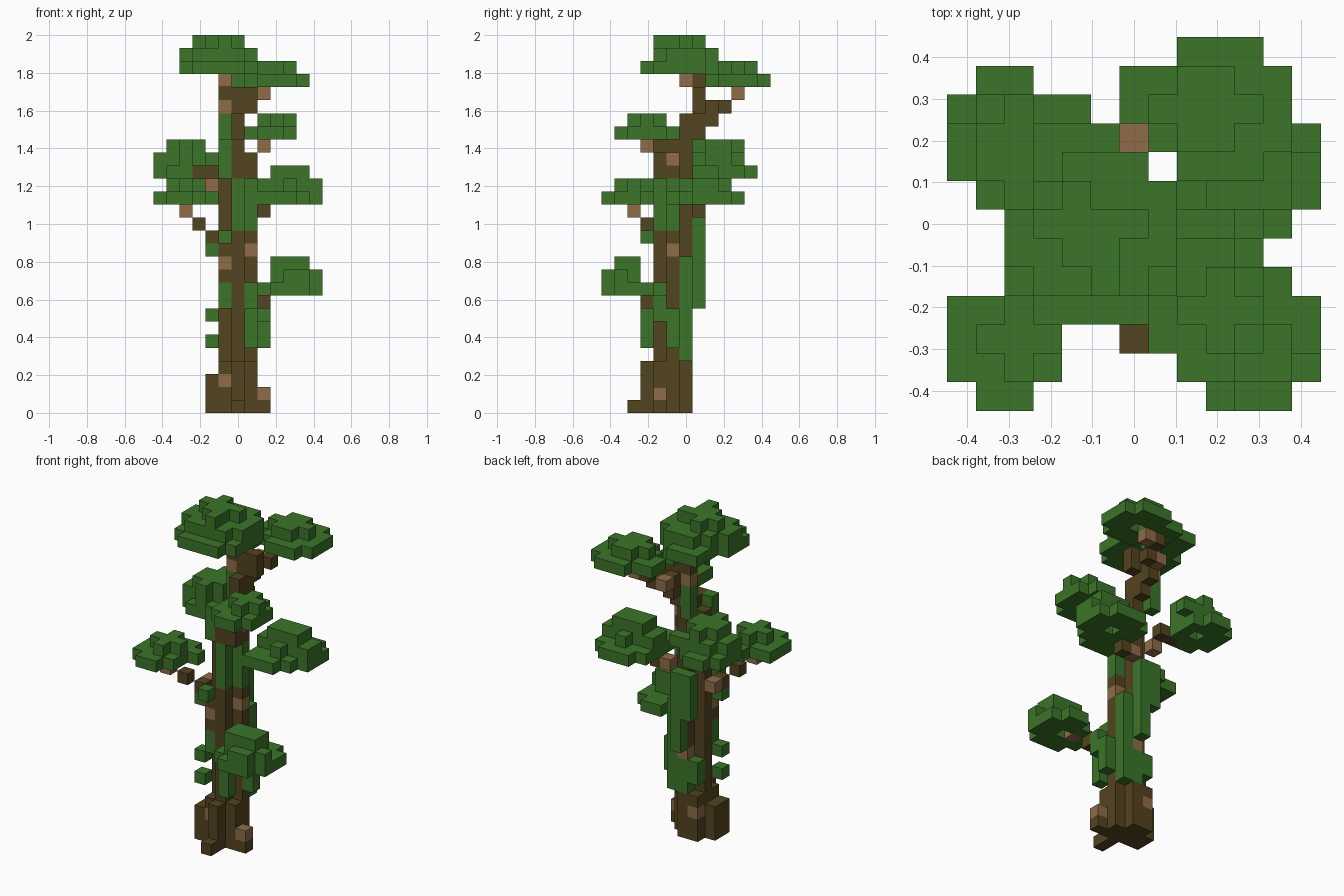
import bpy, bmesh
from mathutils import Vector

if "Cube" in bpy.data.objects:
    bpy.data.objects.remove(bpy.data.objects["Cube"], do_unlink=True)

UNIT = 2 / 29                          # edge of one block
ORIGIN = Vector((-6.5, -6.5, 0))       # grid corner, in blocks
blocks = {}                            # cell -> (part, material slot)


def material(name, rgb):
    m = bpy.data.materials.new(name)
    m.use_nodes = True
    m.diffuse_color = (*rgb, 1)
    bsdf = m.node_tree.nodes["Principled BSDF"]
    bsdf.inputs["Base Color"].default_value = (*rgb, 1)
    bsdf.inputs["Roughness"].default_value = 0.9
    return m


BARK, PALE, LEAF = range(3)
materials = [material("dark_bark", (.088, .058, .014)),
             material("pale_bark", (.28, .15, .066)),
             material("leaf_green", (.044, .178, .022))]


def fill(part, slot, i, j, k, clip=False):
    """Fill inclusive ranges of cells; clip drops the four vertical corners."""
    (i0, i1), (j0, j1), (k0, k1) = [r if isinstance(r, tuple) else (r, r) for r in (i, j, k)]
    for a in range(i0, i1 + 1):
        for b in range(j0, j1 + 1):
            if clip and a in (i0, i1) and b in (j0, j1):
                continue
            for c in range(k0, k1 + 1):
                blocks[a, b, c] = (part, slot)


def bark(part, *cells):
    fill(part, BARK, *cells)


def vine(*cells):
    fill("vines", LEAF, *cells)


def leaves(part, *cells, clip=True):
    fill(part, LEAF, *cells, clip=clip)


# Trunk: flared foot, cross-shaped stem, narrow leaning top
bark("trunk", (5, 7), (4, 5), (0, 3))
bark("trunk", (5, 6), 6, (0, 3))
bark("trunk", 4, (4, 5), (0, 2))
bark("trunk", 8, 4, (0, 1))
bark("trunk", 6, 3, (0, 3))
bark("trunk", 6, 2, 0)
fill("trunk", BARK, (5, 7), (4, 6), (4, 19), True)
bark("trunk", 5, 4, (10, 12))
bark("trunk", 7, 4, (18, 19))
bark("trunk", 6, (4, 6), 20)
bark("trunk", 6, (6, 7), (21, 22))
bark("trunk", (6, 7), 7, (23, 24))
bark("trunk", 5, 7, (23, 25))

# Vines hugging the stem
vine(7, 6, (4, 11))
vine(6, 6, (4, 6))
vine(5, 6, (5, 6))
vine(8, 5, (5, 7))
vine(8, 4, (7, 8))
vine(7, 3, (5, 7))
vine(7, 4, (7, 9))
vine(6, 7, (8, 14))
vine(5, 7, (11, 14))
vine(4, 4, 5)
vine(4, 4, 7)
vine(4, 4, 12)
vine(5, 4, (8, 9))
vine(5, 3, 13)
vine(6, 4, (14, 17))
vine(7, 5, (14, 17))
vine(5, 4, (18, 20))
vine(5, 7, (20, 22))

# Branches
bark("branches", 8, 3, 8)
bark("branches", 4, (4, 5), 13)
bark("branches", 3, 3, 14)
bark("branches", (7, 8), 7, 15)
bark("branches", (3, 4), 7, 18)
bark("branches", 6, 8, (22, 23))
bark("branches", 7, 9, 23)
bark("branches", 7, 10, 24)

# Low front leaf clump
leaves("low_clump", (9, 12), (1, 3), 9, clip=False)
leaves("low_clump", 8, (1, 2), 9, clip=False)
leaves("low_clump", (9, 11), 0, 9, clip=False)
leaves("low_clump", (10, 11), 4, 9, clip=False)
leaves("low_clump", (9, 12), (0, 2), 10)
leaves("low_clump", (9, 11), (1, 2), 11, clip=False)

# Front right leaf clump
leaves("front_right_clump", (0, 3), (0, 3), 16)
leaves("front_right_clump", (0, 4), 3, 16, clip=False)
leaves("front_right_clump", (2, 3), 4, 16, clip=False)
leaves("front_right_clump", (1, 3), (1, 3), 17)

# Left leaf clump
leaves("left_clump", (8, 12), (6, 10), 16)
leaves("left_clump", (8, 10), 5, 16, clip=False)
leaves("left_clump", 8, 6, 16, clip=False)
leaves("left_clump", (9, 11), (6, 9), 17)
leaves("left_clump", (8, 12), (7, 8), 17, clip=False)
leaves("left_clump", (9, 11), (7, 8), 18, clip=False)

# Back right leaf clump
leaves("back_right_clump", (0, 3), (8, 10), 18, clip=False)
leaves("back_right_clump", (1, 2), (7, 11), 18, clip=False)
leaves("back_right_clump", (1, 3), (7, 10), 19)
leaves("back_right_clump", (1, 4), 10, 19, clip=False)
leaves("back_right_clump", 0, (8, 9), 19, clip=False)
leaves("back_right_clump", (1, 3), (7, 10), 20)

# High front leaf clump
leaves("high_front_clump", (8, 9), (1, 5), 21, clip=False)
leaves("high_front_clump", (7, 10), (2, 4), 21, clip=False)
leaves("high_front_clump", (8, 10), (2, 4), 22)

# High back leaf clump
leaves("high_back_clump", (7, 11), (8, 12), 25)
leaves("high_back_clump", 6, (10, 11), 25, clip=False)
leaves("high_back_clump", 6, 8, 25, clip=False)
leaves("high_back_clump", (7, 10), (9, 11), 26)

# Crown, with a stepped top
leaves("crown", (3, 7), (3, 8), 26)
leaves("crown", 2, (4, 6), 26, clip=False)
leaves("crown", 3, 8, 26, clip=False)
leaves("crown", (3, 5), 9, 26, clip=False)
leaves("crown", 3, 3, 26, clip=False)
leaves("crown", (3, 7), (4, 8), 27)
leaves("crown", 2, (5, 6), 27, clip=False)
leaves("crown", 3, 4, 27, clip=False)
leaves("crown", 4, (5, 7), 28, clip=False)
leaves("crown", 5, (4, 6), 28, clip=False)
leaves("crown", (3, 6), 6, 28, clip=False)

# Hollows under the clumps
for cell in [(10, 2, 9), (10, 8, 16), (2, 9, 18), (9, 10, 25)]:
    del blocks[cell]

# Pale bark knots
for part, cells in [
        ("trunk", [(5, 4, 2), (5, 6, 2), (8, 4, 1), (6, 6, 7), (5, 4, 11),
                   (7, 5, 12), (7, 5, 19), (5, 7, 23), (5, 6, 25)]),
        ("branches", [(9, 2, 9), (4, 5, 13), (2, 2, 15), (7, 7, 15), (4, 6, 17),
                      (8, 3, 20), (6, 9, 23), (8, 10, 24)])]:
    for cell in cells:
        blocks[cell] = (part, PALE)


def build(part):
    """Skin one part with the exposed faces of its blocks."""
    bm = bmesh.new()
    for cell, (owner, slot) in blocks.items():
        if owner != part:
            continue
        centre = Vector(cell) + Vector((.5, .5, .5)) + ORIGIN
        for axis in range(3):
            for sign in (-1, 1):
                n = Vector((0, 0, 0))
                n[axis] = sign
                if tuple(int(c + d) for c, d in zip(cell, n)) in blocks:
                    continue
                u = Vector((0, 0, 0))
                u[(axis + 1) % 3] = 1
                v = n.cross(u)
                ring = (n + u + v, n - u + v, n - u - v, n + u - v)
                face = bm.faces.new([bm.verts.new((centre + p / 2) * UNIT) for p in ring])
                face.material_index = slot
    bmesh.ops.remove_doubles(bm, verts=bm.verts, dist=UNIT / 100)
    mesh = bpy.data.meshes.new(part)
    bm.to_mesh(mesh)
    bm.free()
    for m in materials:
        mesh.materials.append(m)
    bpy.context.collection.objects.link(bpy.data.objects.new(part, mesh))


for part in sorted({owner for owner, _ in blocks.values()}):
    build(part)
